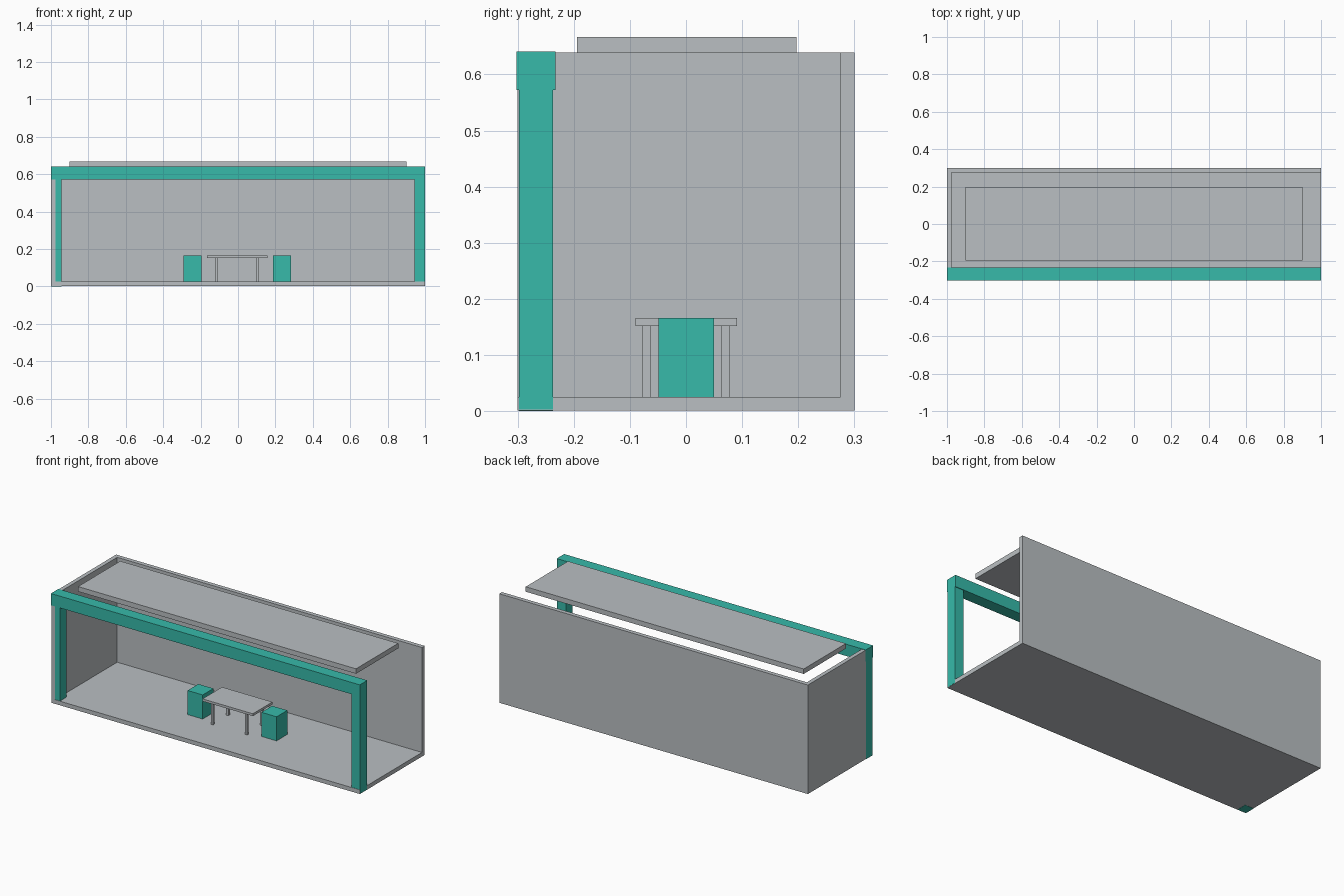
import bpy
import bmesh
from mathutils import Vector

cube = bpy.data.objects.get("Cube")
if cube:
    bpy.data.objects.remove(cube, do_unlink=True)


def material(name, rgb):
    mat = bpy.data.materials.new(name)
    mat.use_nodes = True
    color = (*rgb, 1.0)
    mat.diffuse_color = color
    mat.node_tree.nodes["Principled BSDF"].inputs["Base Color"].default_value = color
    return mat


grey = material("light grey", (0.49, 0.52, 0.54))
teal = material("teal", (0.038, 0.49, 0.40))


def box(name, low, high, mat):
    """Axis-aligned box between two corners."""
    low, high = Vector(low), Vector(high)
    bm = bmesh.new()
    bmesh.ops.create_cube(bm, size=1)
    bmesh.ops.scale(bm, vec=high - low, verts=bm.verts)
    bmesh.ops.translate(bm, vec=(low + high) / 2, verts=bm.verts)
    mesh = bpy.data.meshes.new(name)
    bm.to_mesh(mesh)
    bm.free()
    mesh.materials.append(mat)
    obj = bpy.data.objects.new(name, mesh)
    bpy.context.collection.objects.link(obj)
    return obj


# Shell: floor, back wall and one end wall; the other end stays open.
# It sits a hair inside the frame so that the posts show on the sides.
edge, depth = 0.999, 0.30
floor_top, wall_top, inner = 0.025, 0.639, 0.275
box("floor", (-edge, -depth, 0.001), (edge, depth, floor_top), grey)
box("back_wall", (-edge, inner, floor_top), (edge, depth, wall_top), grey)
box("right_end_wall", (-edge, -depth, floor_top), (-0.975, inner, wall_top), grey)

# Front frame: two posts and a slightly thicker beam
box("right_post", (-1, -0.298, 0), (-0.944, -0.237, 0.573), teal)
box("left_post", (0.944, -0.298, 0.003), (1, -0.237, 0.573), teal)
box("front_beam", (-1, -0.302, 0.572), (1, -0.233, 0.641), teal)

# Floating ceiling panel
box("roof_panel", (-0.9, -0.194, 0.638), (0.9, 0.197, 0.667), grey)

# Table with four square legs
mid = -0.004
box("table_top", (mid - 0.163, -0.09, 0.152), (mid + 0.163, 0.091, 0.166), grey)
for side, sx in (("right", -1), ("left", 1)):
    for end, sy in (("front", -1), ("back", 1)):
        x, y, r = mid + sx * 0.11, sy * 0.07, 0.0073
        box(f"table_leg_{end}_{side}", (x - r, y - r, floor_top),
            (x + r, y + r, 0.152), grey)

    # Block stool at each end of the table
    x = mid + sx * 0.239
    box(f"stool_{side}", (x - 0.049, -0.049, floor_top),
        (x + 0.049, 0.05, 0.166), teal)
